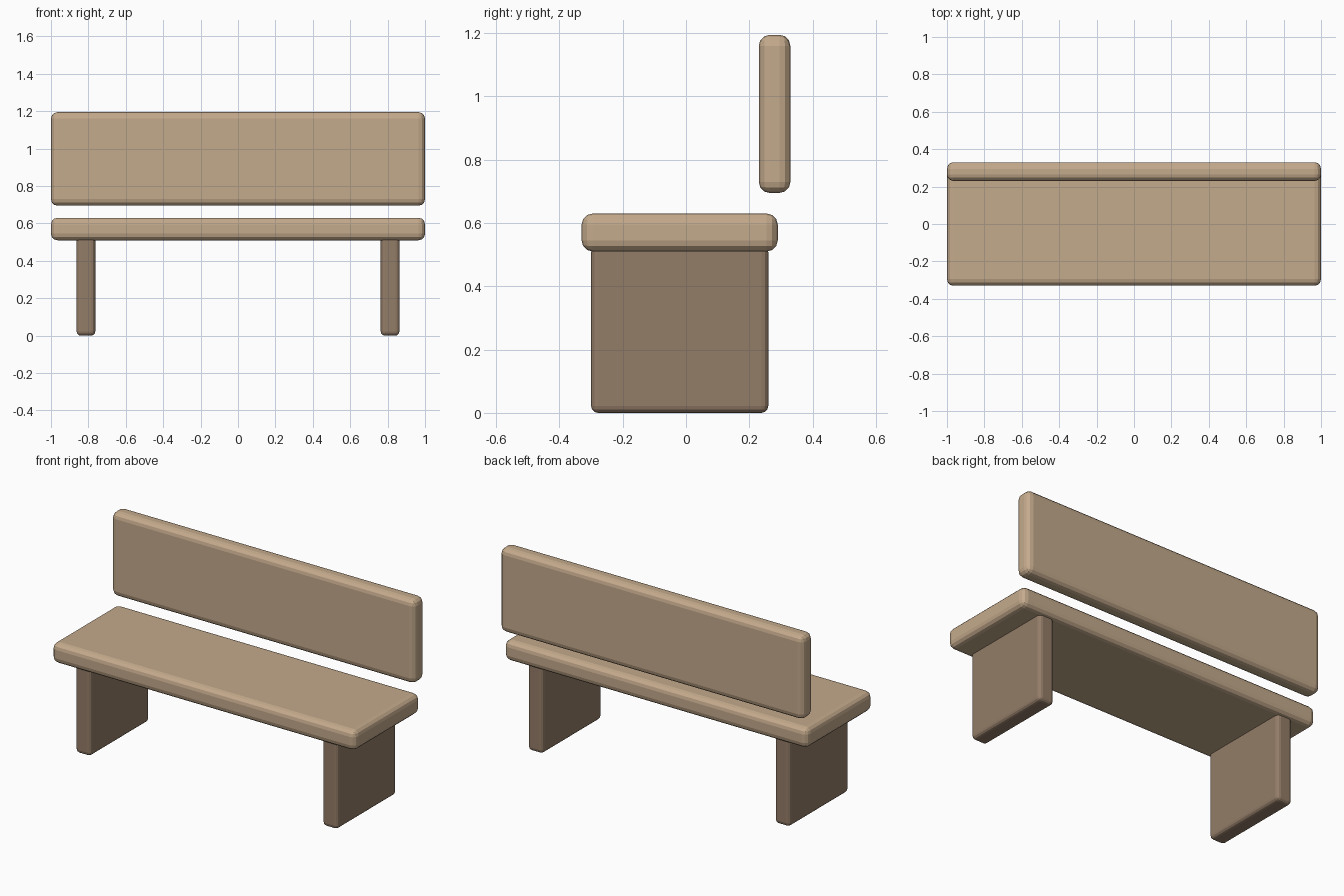
import bpy

if "Cube" in bpy.data.objects:
    bpy.data.objects.remove(bpy.data.objects["Cube"])


def material(name, rgb):
    m = bpy.data.materials.new(name)
    lin = [((c / 255 + 0.055) / 1.055) ** 2.4 for c in rgb]
    m.diffuse_color = (*lin, 1)
    m.use_nodes = True
    m.node_tree.nodes["Principled BSDF"].inputs["Base Color"].default_value = m.diffuse_color
    return m


light_wood = material("light wood", (196, 170, 140))
dark_wood = material("dark wood", (148, 125, 104))


def rounded_block(name, lo, hi, bevel, mat):
    """Box between two corners with rounded edges."""
    bpy.ops.mesh.primitive_cube_add(size=1, location=[(a + b) / 2 for a, b in zip(lo, hi)])
    ob = bpy.context.object
    ob.name = name
    ob.scale = [b - a for a, b in zip(lo, hi)]
    bpy.ops.object.transform_apply(location=False, rotation=False, scale=True)
    mod = ob.modifiers.new("rounded edges", "BEVEL")
    mod.width = bevel
    mod.segments = 3
    ob.data.materials.append(mat)
    return ob


# Seat and backrest slabs
rounded_block("seat", (-1, -0.33, 0.51), (1, 0.29, 0.63), 0.035, light_wood)
rounded_block("backrest", (-1, 0.23, 0.695), (1, 0.33, 1.195), 0.035, light_wood)

# Slab legs, one at each end, tucked into the seat
for side, x in (("left", -0.813), ("right", 0.813)):
    rounded_block(side + "_leg", (x - 0.05, -0.30, 0), (x + 0.05, 0.26, 0.53), 0.022, dark_wood)
